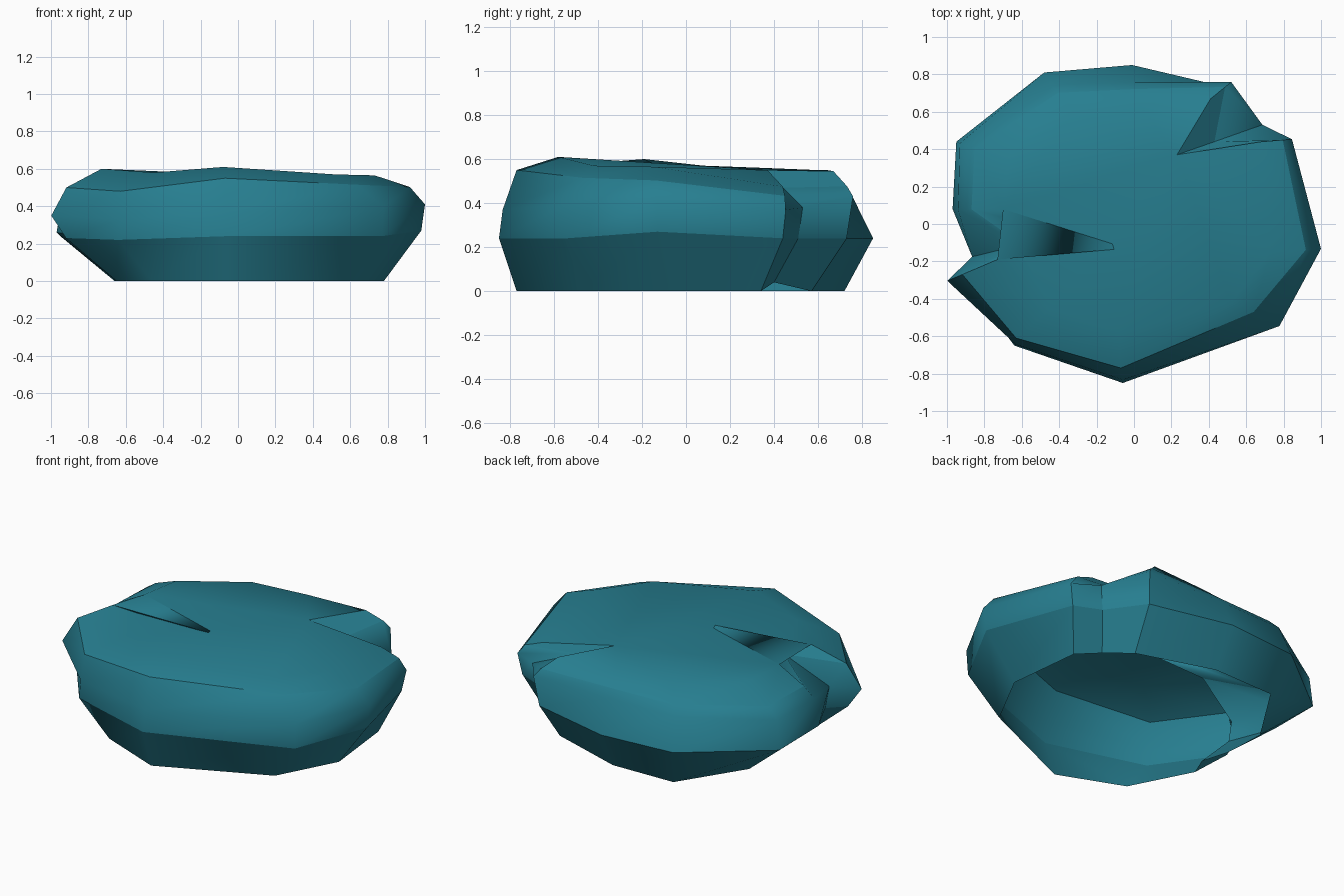
import bpy, bmesh
from mathutils import Vector

if "Cube" in bpy.data.objects:
    bpy.data.objects.remove(bpy.data.objects["Cube"])

teal = bpy.data.materials.new("teal_stone")
teal.diffuse_color = (0.02, 0.21, 0.28, 1)
teal.use_nodes = True
teal.node_tree.nodes["Principled BSDF"].inputs["Base Color"].default_value = teal.diffuse_color

# One row per vertical rib, counter-clockwise from the left crack's front lip:
# waist x, y | foot x, y | shoulder scale, z | top edge x, y, z
ribs = [
    (-.92, -.28, -.65, -.24, 1.085, .35, -.73, -.19, .60),  # left crack, front lip
    (-.64, -.65, -.46, -.61, .99, .33, -.45, -.45, .58),
    (-.06, -.85, -.06, -.77, .98, .37, -.08, -.58, .61),
    (.77, -.54, .59, -.48, 1.01, .395, .52, -.42, .57),
    (.98, -.13, .78, -.12, 1.02, .41, .73, -.15, .565),
    (.82, .44, .73, .34, 1.03, .37, .68, .44, .475),        # back notch, right lip
    (.66, .51, .57, .40, 1.04, .38, .23, .37, .55),         # back notch, root
    (.50, .73, .47, .57, 1.04, .43, .41, .67, .545),        # back notch, left lip
    (-.01, .85, 0, .72, .89, .43, .03, .64, .55),
    (-.48, .81, -.41, .71, .92, .43, -.32, .60, .55),
    (-.95, .44, -.66, .32, .98, .42, -.67, .35, .56),
    (-.97, .08, -.65, .05, .97, .42, -.70, .08, .57),
    (-.84, -.17, -.60, -.12, 1.03, .38, -.04, -.13, .57),   # left crack, root
]
# Rim points that depart from the even bevel
rims = {1: (-.63, -.61, .48), 2: (-.07, -.77, .55), 3: (.64, -.47, .515),
        6: (.43, .44, .47), 12: (-.60, -.11, .535)}
waist_z = {0: .23, 1: .22, 4: .27, 11: .26}
creased_ribs = (0, 5, 6, 7, 12)


def rib_points(i, x, y, fx, fy, sh, sz, tx, ty, tz):
    shoulder, edge = Vector((x * sh, y * sh, sz)), Vector((tx, ty, tz))
    rim = shoulder.lerp(edge, 0.3)
    rim.z = sz + (tz - sz) * (.6 if i < 6 else .4)   # front bevel is fuller
    foot_z = .04 if i == 6 else 0
    return [(fx, fy, foot_z), (x, y, waist_z.get(i, .24)), shoulder,
            rims.get(i, rim), edge]


# Open-bottomed rock shell
bm = bmesh.new()
cols = [[bm.verts.new(p) for p in rib_points(i, *r)] for i, r in enumerate(ribs)]
for a, b in zip(cols, cols[1:] + cols[:1]):
    for i in range(4):
        bm.faces.new((a[i], b[i], b[i + 1], a[i + 1]))
top = bm.faces.new([c[4] for c in cols])
bmesh.ops.triangulate(bm, faces=[top])

# Smooth around the stone, creased at waist, rim and the cracks
for f in bm.faces:
    f.smooth = True
for a, b in zip(cols, cols[1:] + cols[:1]):
    for level in (1, 3):
        bm.edges.get((a[level], b[level])).smooth = False
for c in creased_ribs:
    for lo, hi in zip(cols[c], cols[c][1:]):
        bm.edges.get((lo, hi)).smooth = False
for a, b in ((5, 6), (6, 7), (12, 0)):
    bm.edges.get((cols[a][4], cols[b][4])).smooth = False

mesh = bpy.data.meshes.new("cracked_rock")
bm.to_mesh(mesh)
bm.free()
mesh.materials.append(teal)
rock = bpy.data.objects.new("cracked_rock", mesh)
bpy.context.collection.objects.link(rock)
